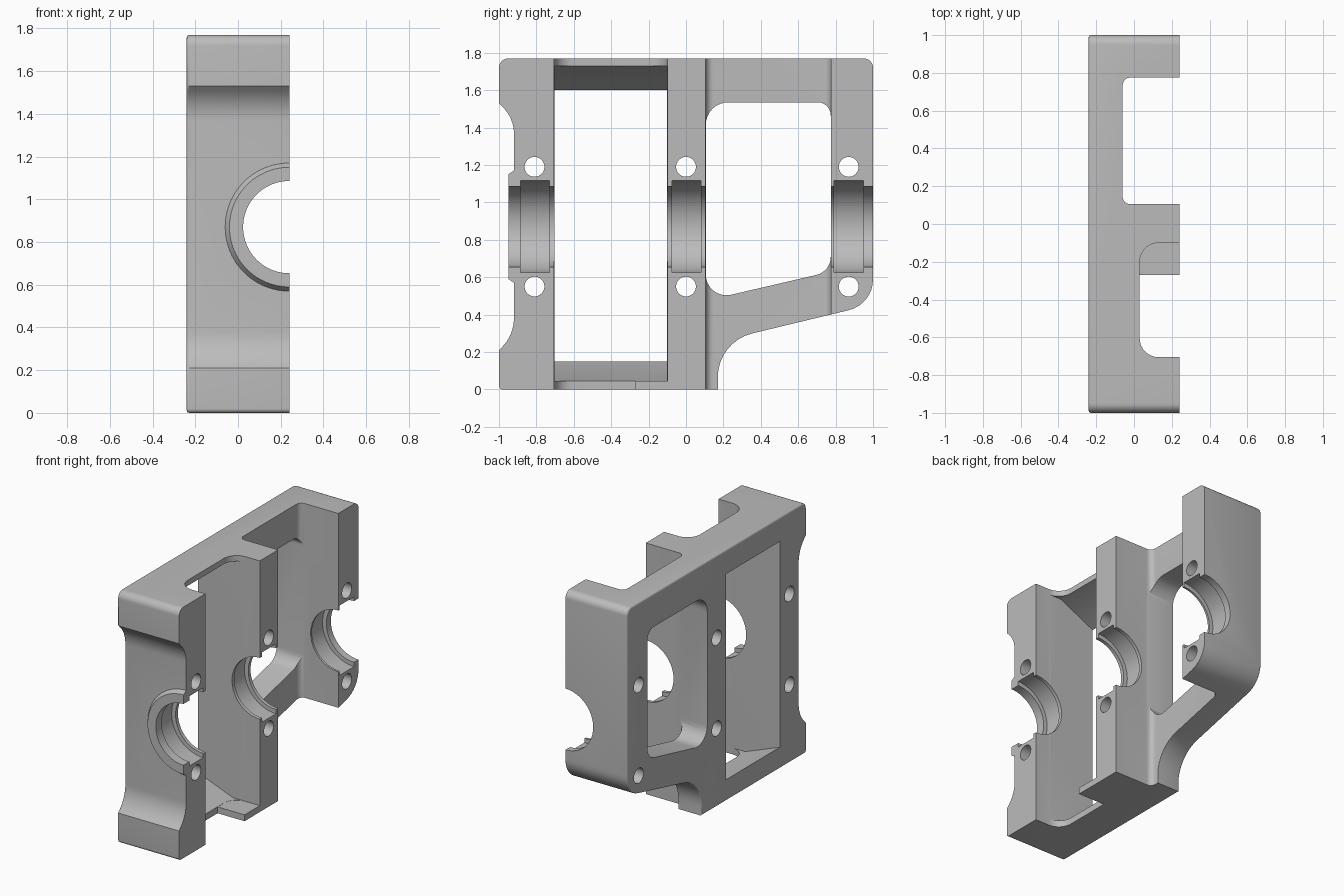
import bpy, bmesh, math
from mathutils import Vector

if "Cube" in bpy.data.objects:
    bpy.data.objects.remove(bpy.data.objects["Cube"])

metal = bpy.data.materials.new("plain_grey")
metal.use_nodes = True
GREY = (0.5, 0.5, 0.5, 1)
metal.diffuse_color = GREY
metal.node_tree.nodes["Principled BSDF"].inputs["Base Color"].default_value = GREY


def rounded(corners, steps=8):
    """Polygon with a fillet at each corner given as (u, v, radius)."""
    out = []
    n = len(corners)
    for i, (u, v, r) in enumerate(corners):
        p = Vector((u, v))
        if r == 0:
            out.append(p)
            continue
        a = (Vector(corners[i - 1][:2]) - p).normalized()
        b = (Vector(corners[(i + 1) % n][:2]) - p).normalized()
        half = a.angle(b) / 2
        centre = p + (a + b).normalized() * r / math.sin(half)
        s = p + a * r / math.tan(half) - centre
        e = p + b * r / math.tan(half) - centre
        sweep = math.pi - 2 * half
        for k in range(steps + 1):
            t = k / steps
            w = (math.sin((1 - t) * sweep) * s + math.sin(t * sweep) * e) / math.sin(sweep)
            out.append(centre + w)
    return out


def circle(u, v, r, n=64):
    return [Vector((u + r * math.cos(2 * math.pi * k / n),
                    v + r * math.sin(2 * math.pi * k / n))) for k in range(n)]


def prism(name, points, axis, lo, hi, edge=0):
    """Extrude a 2D outline along an axis, with an optional rounded low rim."""
    place = {"x": lambda p, d: (d, p.x, p.y),
             "y": lambda p, d: (p.x, d, p.y),
             "z": lambda p, d: (p.x, p.y, d)}[axis]
    bm = bmesh.new()
    bottom = bm.faces.new([bm.verts.new(place(p, lo)) for p in points])
    rim = list(bottom.edges)
    grown = bmesh.ops.extrude_face_region(bm, geom=[bottom], use_keep_orig=True)
    shift = Vector(place(Vector((0, 0)), hi - lo))
    for v in grown["geom"]:
        if isinstance(v, bmesh.types.BMVert):
            v.co += shift
    bmesh.ops.recalc_face_normals(bm, faces=bm.faces)
    if edge:
        bmesh.ops.bevel(bm, geom=rim, offset=edge, segments=3, profile=0.5, affect="EDGES")
    mesh = bpy.data.meshes.new(name)
    bm.to_mesh(mesh)
    bm.free()
    obj = bpy.data.objects.new(name, mesh)
    bpy.context.collection.objects.link(obj)
    mesh.materials.append(metal)
    return obj


def combine(tool, operation="DIFFERENCE"):
    tool.hide_render = True
    mod = frame.modifiers.new("combine", "BOOLEAN")
    mod.operation = operation
    mod.solver = "EXACT"
    mod.object = tool
    bpy.ops.object.select_all(action="DESELECT")
    bpy.context.view_layer.objects.active = frame
    frame.select_set(True)
    bpy.ops.object.modifier_apply(modifier=mod.name)
    bpy.data.objects.remove(tool)


# Side outline of the whole casting
BACK, OPEN, TOP, AXLE = -0.24, 0.24, 1.77, 0.87
outline = rounded([
    (-1, 0, 0.02), (0.17, 0, 0), (0.17, 0.255, 0.24), (1, 0.455, 0.17),
    (1, TOP, 0.05), (-1, TOP, 0.05), (-1, 1.53, 0), (-0.92, 1.45, 0.2),
    (-0.92, 0.29, 0.22), (-1, 0.21, 0)])
frame = prism("bearing_frame", outline, "x", BACK, OPEN, edge=0.012)

# Raised ring around the front bore, trimmed at the open face
bpy.ops.mesh.primitive_cone_add(vertices=96, radius1=0.32, radius2=0.28, depth=0.06,
                                location=(OPEN, -0.92, AXLE), rotation=(math.pi / 2, 0, 0))
boss = bpy.context.object
boss.data.materials.append(metal)
combine(boss, "UNION")
trim = rounded([(-1.2, -0.2, 0), (1.2, -0.2, 0), (1.2, 2, 0), (-1.2, 2, 0)])
combine(prism("trim", trim, "x", OPEN, 1))

# Front bay: pocket above the thin floor lip, then the floor opening
pocket = rounded([(0.03, -0.705, 0.1), (0.4, -0.705, 0), (0.4, -0.1, 0), (0.03, -0.1, 0.1)])
combine(prism("front_pocket", pocket, "z", 0.045, 2))
floor = rounded([(0.03, -0.705, 0.1), (0.4, -0.705, 0), (0.4, -0.27, 0),
                 (0.24, -0.27, 0), (0.03, -0.27, 0)])
combine(prism("floor_opening", floor, "z", -0.2, 0.1))

# Front window with sloped sill and head
window = rounded([(-0.3, 0.173, 0), (0.03, 0.046, 0), (0.15, 0.046, 0),
                  (0.15, 1.73, 0), (0.03, 1.73, 0), (-0.3, 1.571, 0)])
combine(prism("front_window", window, "y", -0.704, -0.101))

# Rear bay pocket and its rounded window
pocket = rounded([(-0.06, 0.105, 0.04), (0.4, 0.105, 0), (0.4, 0.775, 0), (-0.06, 0.775, 0.04)])
combine(prism("rear_pocket", pocket, "z", -0.2, 2))
window = rounded([(0.106, 0.475, 0.11), (0.774, 0.63, 0.1),
                  (0.774, 1.535, 0.07), (0.106, 1.535, 0.12)])
combine(prism("rear_window", window, "x", -0.4, 0.1))

# Axle bores with wider bearing grooves, and bolt holes, in each column
columns = [(-1.1, -0.6, -0.885, -0.73, -0.81),
           (-0.2, 0.2, -0.075, 0.08, 0),
           (0.7, 1.1, 0.79, 0.95, 0.87)]
for start, end, groove_start, groove_end, bolt in columns:
    combine(prism("bore", circle(OPEN, AXLE, 0.216, 96), "y", start, end))
    combine(prism("groove", circle(OPEN, AXLE, 0.246, 96), "y", groove_start, groove_end))
    for side in (-1, 1):
        hole = circle(bolt, AXLE + side * 0.32, 0.053, 32)
        combine(prism("bolt_hole", hole, "x", -0.5, 0.5))

bpy.context.view_layer.objects.active = frame
frame.select_set(True)
bpy.ops.object.shade_smooth_by_angle(angle=math.radians(32))
